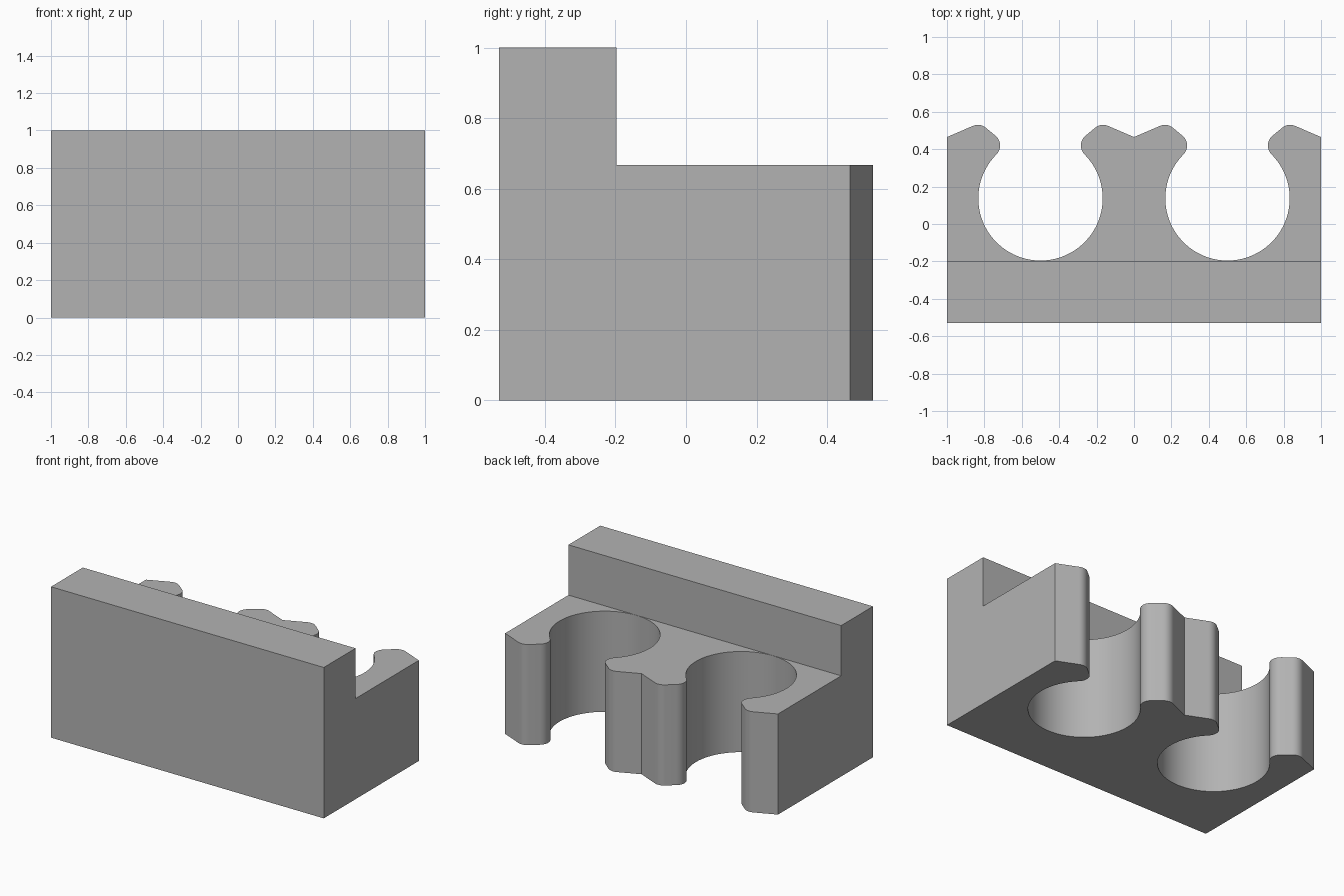
import bpy, bmesh
from math import cos, sin, radians, atan2, degrees

if "Cube" in bpy.data.objects:
    bpy.data.objects.remove(bpy.data.objects["Cube"], do_unlink=True)

FRONT, STEP, LOW, HIGH = -0.53, -0.197, 0.667, 1.0
RADIUS, LIP = 0.333, 0.067
CENTRE = (0.5, 0.137)              # middle of one socket

grey = bpy.data.materials.new("plain grey")
grey.use_nodes = True
colour = (0.45, 0.45, 0.45, 1)
grey.diffuse_color = colour
grey.node_tree.nodes["Principled BSDF"].inputs["Base Color"].default_value = colour


def arc(centre, radius, start, end, steps):
    angles = [radians(start + (end - start) * i / steps) for i in range(steps + 1)]
    return [(centre[0] + radius * cos(a), centre[1] + radius * sin(a)) for a in angles]


# Lip outline: two rounded corners, the second flowing into the socket wall
reach = (RADIUS + LIP) * cos(radians(45))
inner = (CENTRE[0] - reach, CENTRE[1] + reach)
outer = (0.165, 0.463)
slope = degrees(atan2(inner[0] - outer[0], outer[1] - inner[1]))
half = [(0, 0.465)]
half += arc(outer, LIP, 116, slope, 8)
half += arc(inner, LIP, slope, -45, 10)
half += arc(CENTRE, RADIUS - 0.0005, 135, 270, 32)[1:]

# Mirror about the socket middle, then about the centre of the body
socket = half + [(1 - x, y) for x, y in reversed(half[:-1])]
outline = [(-x, y) for x, y in reversed(socket)] + socket[1:]
outline += [(1, FRONT), (-1, FRONT)]

bm = bmesh.new()
base = bm.faces.new([bm.verts.new((x, y, 0)) for x, y in outline])
raised = bmesh.ops.extrude_face_region(bm, geom=[base], use_keep_orig=True)
bmesh.ops.translate(bm, vec=(0, 0, LOW),
                    verts=[v for v in raised["geom"] if isinstance(v, bmesh.types.BMVert)])

# Split at the step and raise the front wall
bmesh.ops.bisect_plane(bm, geom=bm.verts[:] + bm.edges[:] + bm.faces[:],
                       plane_co=(0, STEP, 0), plane_no=(0, 1, 0))
ledge = [f for f in bm.faces
         if all(v.co.z > LOW - 0.001 and v.co.y < STEP + 0.0001 for v in f.verts)]
wall = bmesh.ops.extrude_face_region(bm, geom=ledge)
bmesh.ops.translate(bm, vec=(0, 0, HIGH - LOW),
                    verts=[v for v in wall["geom"] if isinstance(v, bmesh.types.BMVert)])
bmesh.ops.delete(bm, geom=[f for f in ledge if f.is_valid], context="FACES_ONLY")
bmesh.ops.dissolve_limit(bm, angle_limit=radians(0.5), verts=bm.verts[:], edges=bm.edges[:])
bmesh.ops.recalc_face_normals(bm, faces=bm.faces[:])

mesh = bpy.data.meshes.new("double_clip_holder")
bm.to_mesh(mesh)
bm.free()
mesh.materials.append(grey)
holder = bpy.data.objects.new("double_clip_holder", mesh)
bpy.context.collection.objects.link(holder)

# Smooth the curved walls, keeping the corners sharp
bpy.ops.object.select_all(action="DESELECT")
holder.select_set(True)
bpy.context.view_layer.objects.active = holder
bpy.ops.object.shade_smooth_by_angle(angle=radians(30))
